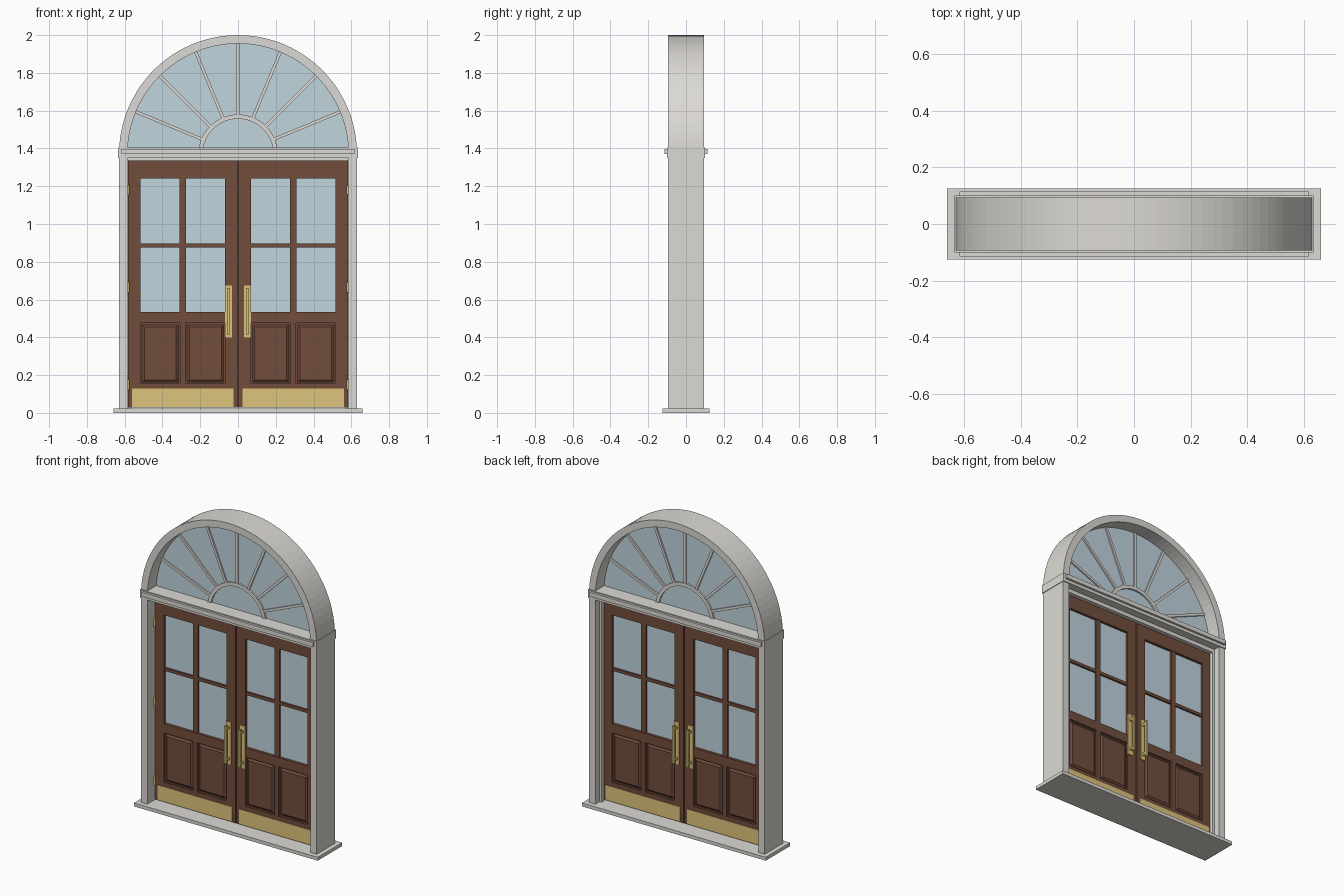
import bpy, bmesh
from math import pi, sin, cos
from mathutils import Matrix, Vector

cube = bpy.data.objects.get("Cube")
if cube:
    bpy.data.objects.remove(cube, do_unlink=True)


def material(name, rgb, rough, metal=0.0):
    m = bpy.data.materials.new(name)
    m.use_nodes = True
    m.diffuse_color = (*rgb, 1)
    node = m.node_tree.nodes["Principled BSDF"]
    node.inputs["Base Color"].default_value = (*rgb, 1)
    node.inputs["Roughness"].default_value = rough
    node.inputs["Metallic"].default_value = metal
    return m


STONE = material("pale stone", (0.72, 0.70, 0.66), 0.8)
WOOD = material("dark wood", (0.17, 0.075, 0.045), 0.6)
GLASS = material("pale blue glass", (0.53, 0.66, 0.73), 0.3)
BRASS = material("brass", (0.73, 0.56, 0.20), 0.4)


def finish(name, bm, mat):
    bmesh.ops.recalc_face_normals(bm, faces=bm.faces)
    mesh = bpy.data.meshes.new(name)
    bm.to_mesh(mesh)
    bm.free()
    mesh.materials.append(mat)
    ob = bpy.data.objects.new(name, mesh)
    bpy.context.collection.objects.link(ob)
    return ob


def add_box(bm, x, y, z):
    """Add a box spanning the given (low, high) pairs."""
    spans = [sorted(p) for p in (x, y, z)]
    mid = Vector([(a + b) / 2 for a, b in spans])
    size = Vector([b - a for a, b in spans])
    m = Matrix.Translation(mid) @ Matrix.Diagonal((*size, 1))
    return bmesh.ops.create_cube(bm, size=1, matrix=m)["verts"]


def boxes(name, mat, *parts):
    bm = bmesh.new()
    for part in parts:
        add_box(bm, *part)
    return finish(name, bm, mat)


def sym(v):
    return (-v, v)


def half_ring(name, mat, inner, outer, depth, segs):
    """Upright half ring (or half disc when inner is 0) centred on the spring line."""
    def arc(r):
        return [(r * cos(pi * i / segs), SPRING + r * sin(pi * i / segs)) for i in range(segs + 1)]
    bm = bmesh.new()
    if inner:
        rings = [[bm.verts.new((x, y, z)) for x, z in arc(r)]
                 for r, y in ((inner, -depth), (outer, -depth), (outer, depth), (inner, depth))]
        for k in range(4):
            a, b = rings[k], rings[(k + 1) % 4]
            for i in range(segs):
                bm.faces.new((a[i], a[i + 1], b[i + 1], b[i]))
        for end in (0, segs):
            bm.faces.new([r[end] for r in rings])
    else:
        face = bm.faces.new([bm.verts.new((x, -depth, z)) for x, z in arc(outer)])
        new = bmesh.ops.extrude_face_region(bm, geom=[face])["geom"]
        bmesh.ops.translate(bm, vec=(0, 2 * depth, 0),
                            verts=[v for v in new if isinstance(v, bmesh.types.BMVert)])
    return finish(name, bm, mat)


SPRING = 1.37            # height of the arch centre
OUT, INN = 0.63, 0.585   # outer and inner half widths of the frame
DEPTH = 0.094            # half depth of the frame
DOOR = 0.022             # half thickness of a door

# Surround: sill, jambs, arch and transom
boxes("sill", STONE, (sym(0.66), sym(0.125), (0, 0.022)))
for side, s in (("left", 1), ("right", -1)):
    boxes(side + "_jamb", STONE, ((s * INN, s * OUT), sym(DEPTH), (0.022, SPRING)))
    boxes(side + "_door_stop", STONE,
          ((s * 0.57, s * INN), (DOOR + 0.002, 0.05), (0.022, 1.35)))
half_ring("arch", STONE, INN, OUT, DEPTH, 48)
boxes("transom", STONE, (sym(0.634), sym(0.1), (1.35, 1.405)))
boxes("transom_moulding", STONE, (sym(0.617), sym(0.114), (1.37, 1.398)))
boxes("head_stop", STONE, (sym(INN), (DOOR + 0.002, 0.05), (1.325, 1.35)))

# Fanlight: glass, hub ring and radiating bars
half_ring("fanlight_glass", GLASS, 0, INN + 0.005, 0.004, 48)
half_ring("fanlight_hub", STONE, 0.187, 0.21, 0.015, 32)
bm = bmesh.new()
for i in range(1, 8):
    verts = add_box(bm, (0.2, INN + 0.005), sym(0.013), sym(0.008))
    turn = Matrix.Translation((0, 0, SPRING)) @ Matrix.Rotation(-pi * i / 8, 4, "Y")
    bmesh.ops.transform(bm, matrix=turn, verts=verts)
finish("fanlight_bars", bm, STONE)

# Double doors
EDGE, LITE_IN, LITE_OUT, MID = 0.582, 0.068, 0.516, 0.2925
BOTTOM, TOP = 0.028, 1.337
LITE = (0.535, 1.24)
PANEL = (0.155, 0.475)


def raised_panels(name, s):
    """Sunken panels with a sloped, raised field on both faces."""
    bm = bmesh.new()
    for a, b in ((LITE_IN, MID - 0.015), (MID + 0.015, LITE_OUT)):
        add_box(bm, (s * a, s * b), sym(0.01), PANEL)
    bmesh.ops.recalc_face_normals(bm, faces=bm.faces)
    fronts = [f for f in bm.faces if abs(f.normal.y) > 0.9]
    bmesh.ops.inset_individual(bm, faces=fronts, thickness=0.012)
    bmesh.ops.inset_individual(bm, faces=fronts, thickness=0.016, depth=0.009)
    return finish(name, bm, WOOD)


for side, s in (("left", 1), ("right", -1)):
    d = sym(DOOR)
    inner = (s * LITE_IN, s * LITE_OUT)
    boxes(side + "_door_frame", WOOD,
          ((s * 0.003, s * LITE_IN), d, (BOTTOM, TOP)),
          ((s * LITE_OUT, s * EDGE), d, (BOTTOM, TOP)),
          (inner, d, (BOTTOM, PANEL[0])),
          (inner, d, (PANEL[1], LITE[0])),
          (inner, d, (LITE[1], TOP)),
          ((s * (MID - 0.015), s * (MID + 0.015)), d, PANEL))
    boxes(side + "_door_glazing_bars", WOOD,
          ((s * (MID - 0.017), s * (MID + 0.017)), sym(0.018), LITE),
          (inner, sym(0.017), (0.876, 0.896)))
    boxes(side + "_door_glass", GLASS, (inner, sym(0.005), LITE))
    raised_panels(side + "_door_panels", s)

    # Brass kick plates and pull handles on both faces
    for face, f in (("front", -1), ("back", 1)):
        tag = side + "_" + face
        boxes(tag + "_kick_plate", BRASS,
              ((s * 0.024, s * 0.561), (f * DOOR, f * (DOOR + 0.004)), (BOTTOM + 0.002, 0.128)))
        x = 0.05
        grip = (s * (x - 0.007), s * (x + 0.007))
        boxes(tag + "_handle", BRASS,
              ((s * (x - 0.018), s * (x + 0.018)), (f * DOOR, f * (DOOR + 0.005)), (0.4, 0.675)),
              (grip, (f * 0.048, f * 0.06), (0.415, 0.66)),
              (grip, (f * DOOR, f * 0.05), (0.43, 0.445)),
              (grip, (f * DOOR, f * 0.05), (0.63, 0.645)))

    # Hinge knuckles
    bm = bmesh.new()
    for z in (0.15, 0.665, 1.18):
        bmesh.ops.create_cone(bm, cap_ends=True, segments=12, radius1=0.007, radius2=0.007,
                              depth=0.055, matrix=Matrix.Translation((s * 0.582, -0.026, z)))
    finish(side + "_hinges", bm, BRASS)

# Strip closing the gap between the doors
boxes("meeting_strip", WOOD, (sym(0.004), sym(0.014), (BOTTOM, TOP)))
